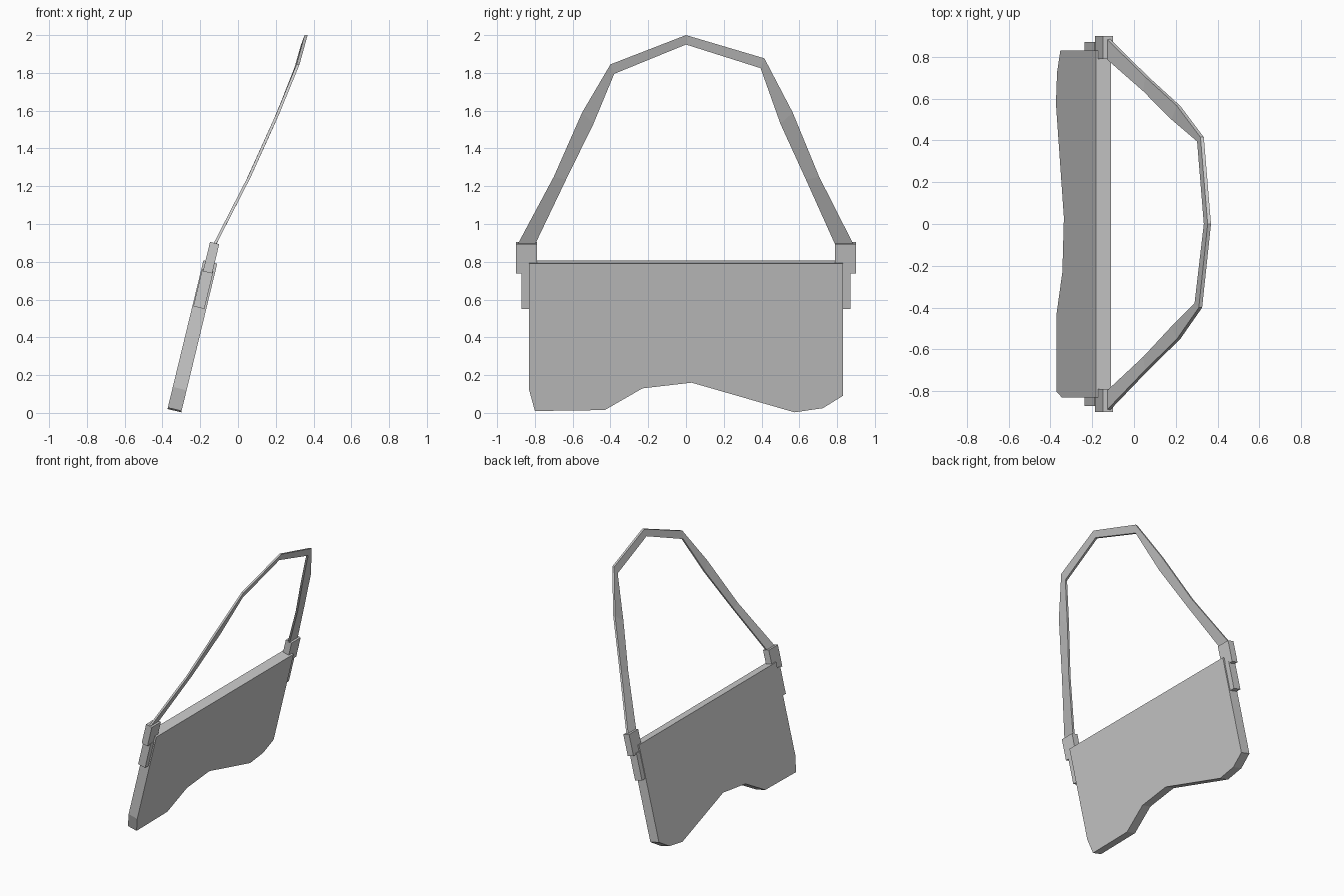
import bpy
from mathutils import Vector

if "Cube" in bpy.data.objects:
    bpy.data.objects.remove(bpy.data.objects["Cube"])

SLOPE = 0.242                                  # lean of the bag: x per z
NORMAL = Vector((-1, 0, SLOPE)).normalized()   # through the bag, towards its -x side


def make(name, verts, faces):
    me = bpy.data.meshes.new(name)
    me.from_pydata(verts, [], faces)
    ob = bpy.data.objects.new(name, me)
    bpy.context.collection.objects.link(ob)
    return ob


def leaning_slab(name, profile, d0, d1):
    """Extrude a (y, z) outline through the leaning slab from depth d0 to d1."""
    base = [Vector((-0.11 - SLOPE * (0.79 - z), y, z)) for y, z in profile]
    n = len(base)
    verts = [p + NORMAL * d0 for p in base] + [p + NORMAL * d1 for p in base]
    faces = [tuple(range(n)), tuple(range(2 * n - 1, n - 1, -1))]
    faces += [(i, i + n, (i + 1) % n + n, (i + 1) % n) for i in range(n)]
    return make(name, verts, faces)


def rect(y0, y1, z0, z1):
    return [(y0, z0), (y1, z0), (y1, z1), (y0, z1)]


# Bag body with a sagging, uneven bottom edge
leaning_slab("bag_body", [
    (-0.83, 0.79), (-0.83, 0.12), (-0.80, 0.01), (-0.43, 0.015), (-0.23, 0.13),
    (0.03, 0.16), (0.575, 0.003), (0.725, 0.025), (0.83, 0.09), (0.83, 0.79)], 0, 0.075)

# Strap clips and side tabs on both ends
for side, s in (("left", -1), ("right", 1)):
    a, b = sorted((0.79 * s, 0.90 * s))
    leaning_slab("strap_clip_" + side, rect(a, b, 0.735, 0.89), 0.014, 0.064)
    a, b = sorted((0.80 * s, 0.87 * s))
    leaning_slab("side_tab_" + side, rect(a, b, 0.548, 0.745), 0.01, 0.07)


# Strap: outer and inner edge points (y, z) lying on a bent sheet x = f(z)
CURVE = [(0.8, -0.165), (0.9, -0.12), (1.25, 0.06), (1.57, 0.205),
         (1.85, 0.32), (1.95, 0.342), (2.01, 0.364)]


def sheet_x(z):
    for (z0, x0), (z1, x1) in zip(CURVE, CURVE[1:]):
        if z <= z1:
            return x0 + (x1 - x0) * (z - z0) / (z1 - z0)
    return CURVE[-1][1]


outer = [(-0.89, 0.895), (-0.70, 1.25), (-0.55, 1.59), (-0.40, 1.845), (0, 2.0),
         (0.415, 1.877), (0.565, 1.59), (0.705, 1.25), (0.885, 0.895)]
inner = [(-0.80, 0.89), (-0.635, 1.235), (-0.49, 1.53), (-0.38, 1.795), (0, 1.95),
         (0.395, 1.825), (0.50, 1.53), (0.635, 1.235), (0.79, 0.89)]
T = 0.008
verts = []
for o, i in zip(outer, inner):
    for (y, z), t in ((o, -T), (o, T), (i, T), (i, -T)):
        verts.append((sheet_x(z) + t, y, z))
n = len(outer)
faces = [(3, 2, 1, 0), tuple(range(4 * n - 4, 4 * n))]
for k in range(n - 1):
    for c in range(4):
        d = (c + 1) % 4
        faces.append((4 * k + c, 4 * k + d, 4 * k + 4 + d, 4 * k + 4 + c))
make("shoulder_strap", verts, faces)

# Consistent outward normals
import bmesh
for ob in bpy.data.objects:
    bm = bmesh.new()
    bm.from_mesh(ob.data)
    bmesh.ops.recalc_face_normals(bm, faces=bm.faces)
    bm.to_mesh(ob.data)
    bm.free()
